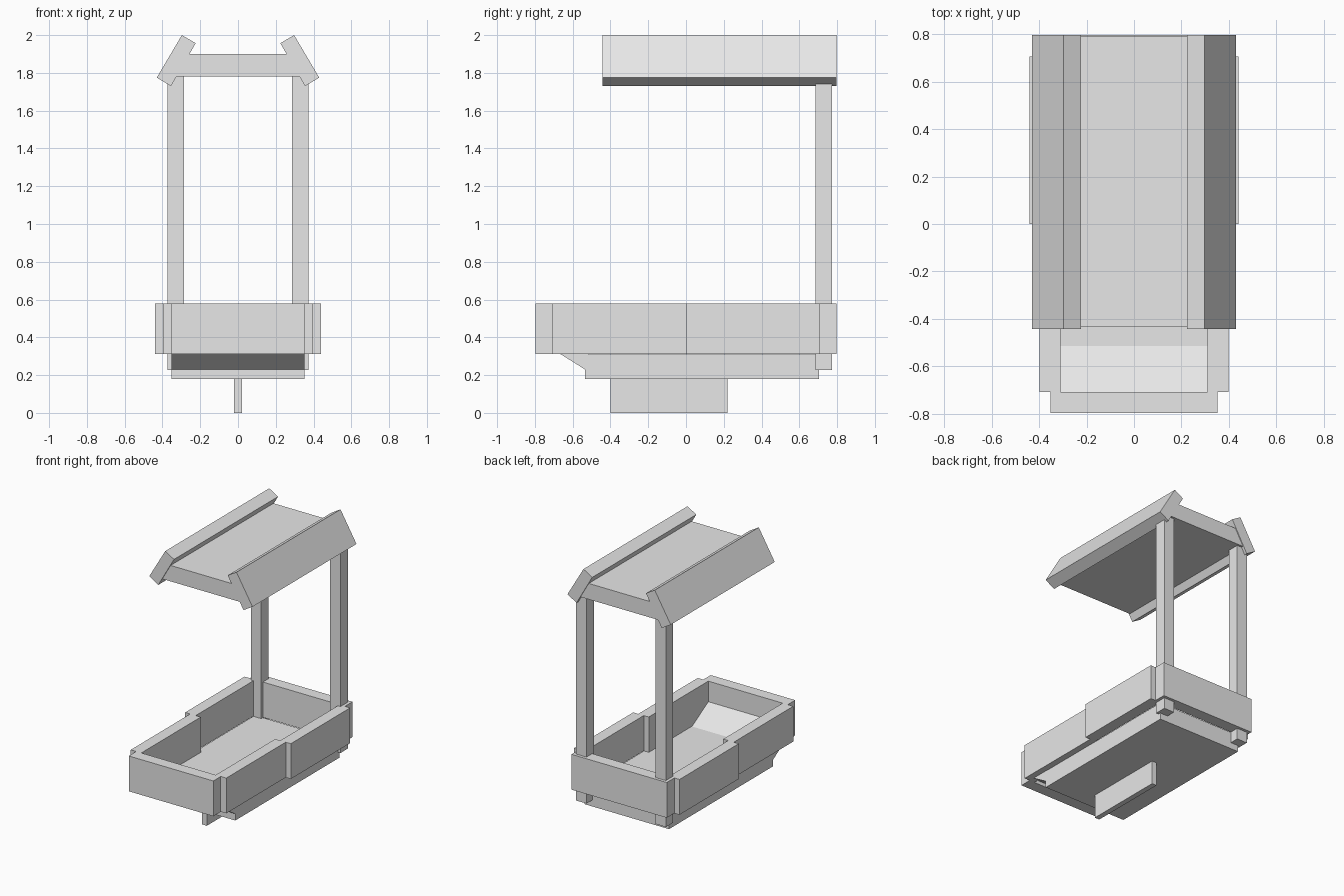
import bpy

if "Cube" in bpy.data.objects:
    bpy.data.objects.remove(bpy.data.objects["Cube"])

# Single flat colour
grey = bpy.data.materials.new("light_grey")
grey.diffuse_color = (0.8, 0.8, 0.8, 1)
grey.use_nodes = True
grey.node_tree.nodes["Principled BSDF"].inputs["Base Color"].default_value = grey.diffuse_color


def make(name, verts, faces):
    mesh = bpy.data.meshes.new(name)
    mesh.from_pydata(verts, [], faces)
    mesh.materials.append(grey)
    obj = bpy.data.objects.new(name, mesh)
    bpy.context.collection.objects.link(obj)
    return obj


def prism(name, ring_a, ring_b):
    """Closed solid between two matching outlines, with outward normals."""
    n = len(ring_a)
    faces = [tuple(range(n))[::-1], tuple(range(n, 2 * n))]
    faces += [(i, (i + 1) % n, n + (i + 1) % n, n + i) for i in range(n)]
    return make(name, ring_a + ring_b, faces)


def box(name, x0, x1, y0, y1, z0, z1):
    base = [(x0, y0), (x1, y0), (x1, y1), (x0, y1)]
    return prism(name, [(x, y, z0) for x, y in base], [(x, y, z1) for x, y in base])


def mirrored_box(name, x0, x1, *yz):
    box("right_" + name, x0, x1, *yz)
    box("left_" + name, -x1, -x0, *yz)


# Keel and floor with a ramped front end
box("keel", -0.02, 0.02, -0.40, 0.22, 0, 0.18)
hull = [(-0.535, 0.18), (0.705, 0.18), (0.705, 0.31), (-0.515, 0.31),
        (-0.72, 0.43), (-0.72, 0.346), (-0.535, 0.23)]
prism("floor", [(-0.352, y, z) for y, z in hull], [(0.352, y, z) for y, z in hull])

# Tray walls
box("front_wall", -0.352, 0.352, -0.797, -0.708, 0.312, 0.578)
box("rear_wall", -0.397, 0.397, 0.706, 0.796, 0.312, 0.578)
mirrored_box("front_side_wall", 0.31, 0.398, -0.708, 0.0, 0.312, 0.578)
mirrored_box("rear_side_wall", 0.352, 0.44, 0.0, 0.706, 0.312, 0.578)

# Rear posts
mirrored_box("post", 0.287, 0.374, 0.686, 0.774, 0.228, 1.82)

# Roof slab and tilted side boards
box("roof_slab", -0.335, 0.335, -0.435, 0.79, 1.78, 1.90)
board = [(0.355, 1.73), (0.43, 1.775), (0.297, 2.0), (0.224, 1.957)]
for side, sx in (("right", 1), ("left", -1)):
    outline = [(sx * x, z) for x, z in board][::sx]
    prism(side + "_roof_board", [(x, 0.796, z) for x, z in outline][::-1],
          [(x, -0.442, z) for x, z in outline][::-1])
for obj in bpy.context.collection.objects:
    if obj.name.endswith("roof_board"):
        obj.data.flip_normals()
